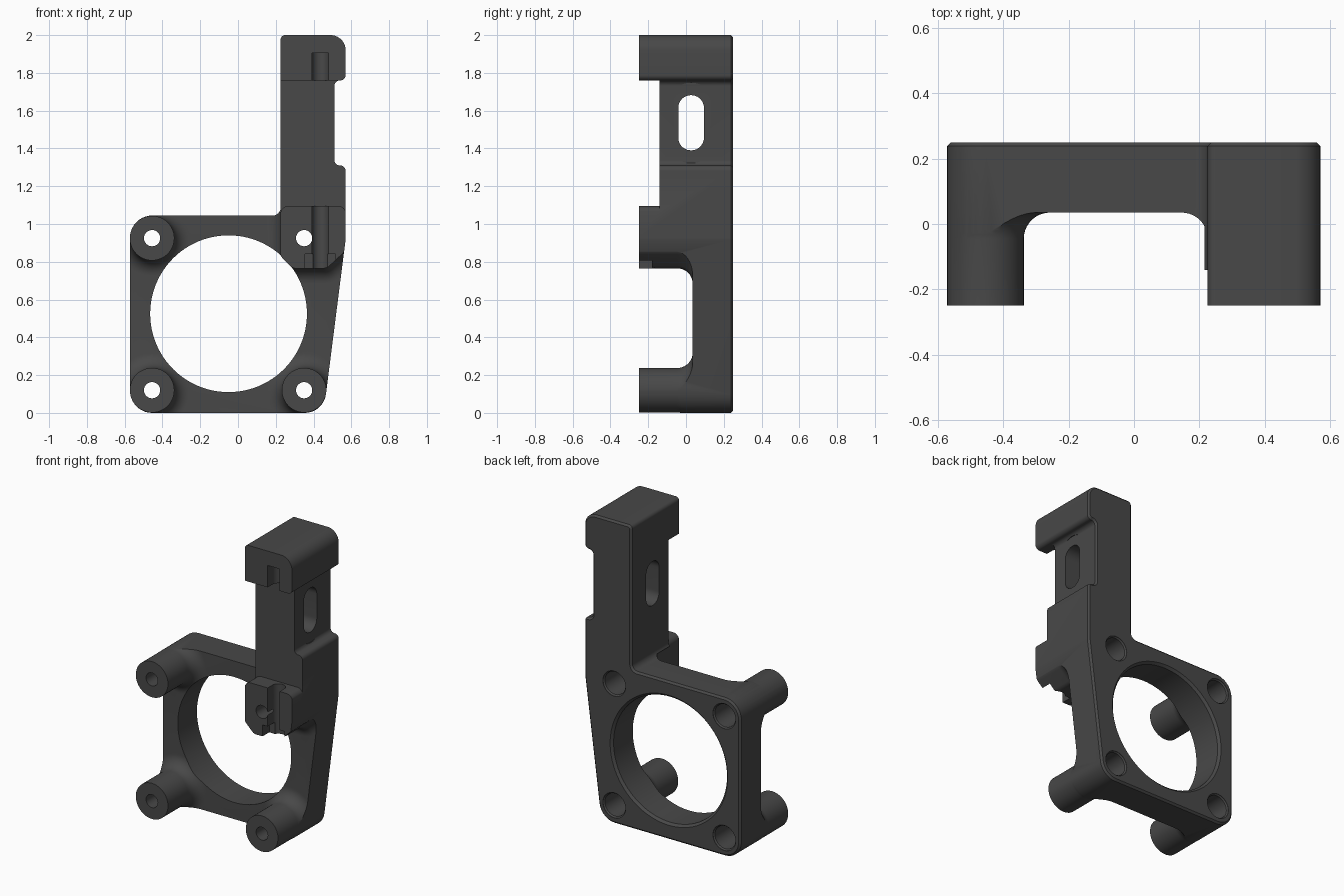
import bpy, bmesh, math
from mathutils import Vector

if "Cube" in bpy.data.objects:
    bpy.data.objects.remove(bpy.data.objects["Cube"])

# ---------- helpers ----------
AXES = {
    'X': lambda u, v, h: (h, u, v),
    'Y': lambda u, v, h: (u, h, v),
    'Z': lambda u, v, h: (u, v, h),
}


def circle(cx, cz, r, n=48):
    return [Vector((cx + r * math.cos(2 * math.pi * i / n),
                    cz + r * math.sin(2 * math.pi * i / n))) for i in range(n)]


def rounded(corners, seg=10):
    """Counter-clockwise polygon of (u, v, radius) with rounded corners."""
    out = []
    for i, (x, z, r) in enumerate(corners):
        p = Vector((x, z))
        a = (Vector(corners[i - 1][:2]) - p).normalized()
        b = (Vector(corners[(i + 1) % len(corners)][:2]) - p).normalized()
        if r == 0:
            out.append(p)
            continue
        half = math.acos(max(-1, min(1, a.dot(b)))) / 2
        c = p + (a + b).normalized() * (r / math.sin(half))
        t = r / math.tan(half)
        s, e = p + a * t - c, p + b * t - c
        a0 = math.atan2(s.y, s.x)
        turn = math.atan2(s.x * e.y - s.y * e.x, s.dot(e))
        for k in range(seg + 1):
            ang = a0 + turn * k / seg
            out.append(c + Vector((math.cos(ang), math.sin(ang))) * r)
    return out


def offset(pts, d):
    """Move a counter-clockwise outline outward by d."""
    out = []
    for i, p in enumerate(pts):
        e1 = (p - pts[i - 1]).normalized()
        e2 = (pts[(i + 1) % len(pts)] - p).normalized()
        n1, n2 = Vector((e1.y, -e1.x)), Vector((e2.y, -e2.x))
        out.append(p + (n1 + n2) * (d / (1 + n1.dot(n2))))
    return out


def loft(name, rings, axis='Y'):
    """Closed solid through a list of (outline, height)."""
    bm = bmesh.new()
    loops = [[bm.verts.new(AXES[axis](p.x, p.y, h)) for p in pts] for pts, h in rings]
    n = len(loops[0])
    for a, b in zip(loops, loops[1:]):
        for i in range(n):
            bm.faces.new((a[i], a[(i + 1) % n], b[(i + 1) % n], b[i]))
    bm.faces.new(loops[0][::-1])
    bm.faces.new(loops[-1])
    bm.normal_update()
    if bm.calc_volume(signed=True) < 0:
        bmesh.ops.reverse_faces(bm, faces=bm.faces[:])
    me = bpy.data.meshes.new(name)
    bm.to_mesh(me)
    bm.free()
    ob = bpy.data.objects.new(name, me)
    bpy.context.collection.objects.link(ob)
    return ob


def box(name, x0, x1, y0, y1, z0, z1):
    pts = rounded([(x0, z0, 0), (x1, z0, 0), (x1, z1, 0), (x0, z1, 0)])
    return loft(name, [(pts, y0), (pts, y1)])


def combine(target, other, op):
    m = target.modifiers.new(op, 'BOOLEAN')
    m.operation, m.object = op, other
    for solver in ('EXACT', 'MANIFOLD'):
        m.solver = solver
        bpy.context.view_layer.update()
        dg = bpy.context.evaluated_depsgraph_get()
        me = bpy.data.meshes.new_from_object(target.evaluated_get(dg))
        if len(me.polygons):
            target.data = me
            break
    target.modifiers.clear()
    bpy.data.objects.remove(other)


FRONT, PLATE, BACK = -0.25, 0.035, 0.25


def flared(name, pts, r=0.08, seg=10):
    """Post running forward from the plate with a filleted foot."""
    rings = [(pts, -0.3)]
    for k in range(seg + 1):
        t = math.pi / 2 * k / seg
        rings.append((offset(pts, r * (1 - math.cos(t))), PLATE - r + r * math.sin(t)))
    rings.append((offset(pts, r), 0.1))
    return loft(name, rings)


# ---------- solid parts, oversize and trimmed later ----------
bracket = box("fan_mount_bracket", -0.8, 0.8, PLATE, 0.3, -0.2, 2.2)
holes = [(-0.455, 0.12), (0.35, 0.12), (-0.455, 0.925), (0.35, 0.925)]
for cx, cz in holes[:3]:
    combine(bracket, flared("corner_post", circle(cx, cz, 0.118)), 'UNION')

# Lower clamp block around the fourth hole
block = rounded([(0.2255, 0.83, 0.03), (0.29, 0.765, 0.04), (0.47, 0.765, 0.05),
                 (0.572, 0.86, 0.07), (0.572, 1.095, 0.04), (0.2255, 1.095, 0.04)])
combine(bracket, flared("lower_block", block), 'UNION')

# Upright arm and its top block
combine(bracket, box("arm", 0.18, 0.7, -0.14, 0.11, 1.06, 2.1), 'UNION')
combine(bracket, box("top_block", 0.17, 0.72, -0.3, 0.12, 1.76, 2.12), 'UNION')

# Trim to the overall outline, with a chamfered back edge
outline = rounded([(-0.572, 0, 0.118), (0.453, 0, 0.113), (0.57, 0.92, 0.05),
                   (0.57, 1.31, 0.029), (0.51, 1.31, 0.029), (0.51, 1.76, 0.029),
                   (0.57, 1.76, 0.029), (0.57, 2, 0.08), (0.225, 2, 0.025),
                   (0.225, 1.045, 0.04), (-0.572, 1.045, 0.118)])
combine(bracket, loft("outline", [(outline, FRONT), (outline, BACK - 0.012),
                                  (offset(outline, -0.012), BACK)]), 'INTERSECT')

# ---------- cuts ----------
# Large air opening, chamfered at the back
opening = [(0.415, -0.2), (0.415, 0.235), (0.43, 0.25), (0.43, 0.3)]
combine(bracket, loft("air_opening",
                      [(circle(-0.05, 0.525, r, 96), y) for r, y in opening]), 'DIFFERENCE')

# Screw holes with counterbores from the back
for cx, cz in holes:
    steps = [(0.043, -0.4), (0.043, 0.05), (0.075, 0.05), (0.075, 0.24), (0.083, 0.248), (0.083, 0.3)]
    combine(bracket, loft("screw_hole",
                          [(circle(cx, cz, r, 32), y) for r, y in steps]), 'DIFFERENCE')

# Rod groove shared by both blocks, and the pocket below it
groove = rounded([(0.392, -0.3, 0), (0.48, -0.3, 0), (0.48, -0.157, 0.0435), (0.392, -0.157, 0.0435)])
combine(bracket, loft("rod_groove", [(groove, 0.7), (groove, 1.905)], 'Z'), 'DIFFERENCE')
combine(bracket, box("pocket", 0.355, 0.515, -0.3, -0.18, 0.6, 0.84), 'DIFFERENCE')


# Side adjustment slot with washer clearance
def slot(hw, z0, z1):
    y, r = 0.027, hw * 0.99
    return rounded([(y - hw, z0, r), (y + hw, z0, r), (y + hw, z1, r), (y - hw, z1, r)])


for hw, z0, z1, x0 in ((0.068, 1.39, 1.682, 0.1), (0.13, 1.322, 1.748, 0.5105)):
    pts = slot(hw, z0, z1)
    combine(bracket, loft("side_slot", [(pts, x0), (pts, 0.8)], 'X'), 'DIFFERENCE')

# ---------- colour and shading ----------
mat = bpy.data.materials.new("dark grey plastic")
mat.diffuse_color = (0.065, 0.065, 0.065, 1)
mat.use_nodes = True
mat.node_tree.nodes["Principled BSDF"].inputs["Base Color"].default_value = mat.diffuse_color
bracket.data.materials.clear()
bracket.data.materials.append(mat)
for p in bracket.data.polygons:
    p.material_index = 0
bpy.ops.object.select_all(action='DESELECT')
bracket.select_set(True)
bpy.context.view_layer.objects.active = bracket
bpy.ops.object.shade_smooth_by_angle(angle=math.radians(30))
